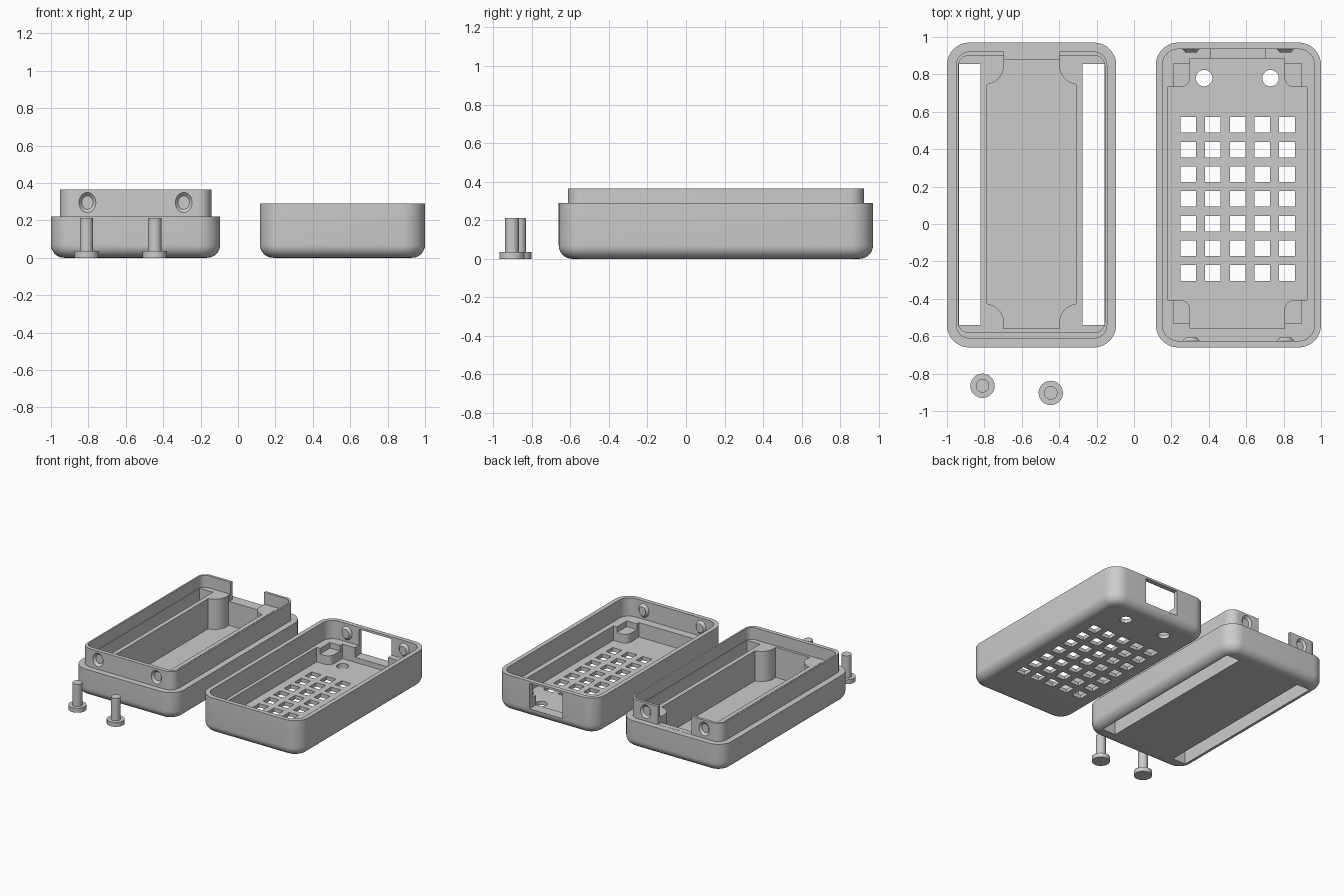
import bpy, bmesh, math
from mathutils import Matrix

if "Cube" in bpy.data.objects:
    bpy.data.objects.remove(bpy.data.objects["Cube"])

Y0, Y1 = -0.66, 0.97          # shared length of both shells


def make(name, bm):
    bmesh.ops.recalc_face_normals(bm, faces=bm.faces)
    me = bpy.data.meshes.new(name)
    bm.to_mesh(me)
    bm.free()
    ob = bpy.data.objects.new(name, me)
    bpy.context.collection.objects.link(ob)
    return ob


def activate(ob):
    bpy.ops.object.select_all(action='DESELECT')
    ob.select_set(True)
    bpy.context.view_layer.objects.active = ob


def smooth(ob):
    activate(ob)
    bpy.ops.object.shade_smooth_by_angle(angle=math.radians(35))


def cut(ob, cutter):
    cutter.hide_render = True
    mod = ob.modifiers.new("cut", 'BOOLEAN')
    mod.operation, mod.solver, mod.object = 'DIFFERENCE', 'EXACT', cutter
    activate(ob)
    bpy.ops.object.modifier_apply(modifier=mod.name)
    bpy.data.objects.remove(cutter)


def mirrored(cx, cy, path):
    """Repeat a corner path, drawn in the +x +y quadrant, in all four quadrants."""
    pts = []
    for sx, sy in ((1, 1), (-1, 1), (-1, -1), (1, -1)):
        seq = path if sx * sy > 0 else path[::-1]
        pts += [(cx + sx * x, cy + sy * y) for x, y in seq]
    return pts


def round_rect(x0, x1, y0, y1, r, n=10):
    hx, hy = (x1 - x0) / 2, (y1 - y0) / 2
    arc = [(hx - r + r * math.cos(a), hy - r + r * math.sin(a))
           for a in (math.pi / 2 * i / n for i in range(n + 1))]
    return mirrored((x0 + x1) / 2, (y0 + y1) / 2, arc)


def loft(name, layers):
    """Stack outlines [(points, z), ...] into a closed solid."""
    bm = bmesh.new()
    rings = [[bm.verts.new((x, y, z)) for x, y in pts] for pts, z in layers]
    n = len(rings[0])
    for a, b in zip(rings, rings[1:]):
        for i in range(n):
            j = (i + 1) % n
            bm.faces.new((a[i], a[j], b[j], b[i]))
    bm.faces.new(rings[0][::-1])
    bm.faces.new(rings[-1])
    return make(name, bm)


def prism(pts, z0, z1):
    return loft("cutter", [(pts, z0), (pts, z1)])


def boxes(bounds):
    bm = bmesh.new()
    for x0, x1, y0, y1, z0, z1 in bounds:
        m = (Matrix.Translation(((x0 + x1) / 2, (y0 + y1) / 2, (z0 + z1) / 2))
             @ Matrix.Diagonal((x1 - x0, y1 - y0, z1 - z0, 1)))
        bmesh.ops.create_cube(bm, size=1, matrix=m)
    return make("cutter", bm)


def snap_cone(name, x, y, z, side, depth, wide, narrow, over=0.01):
    """Oval frustum from wall plane y, running in direction side along y."""
    bm = bmesh.new()
    slope = (wide - narrow) / depth
    bmesh.ops.create_cone(
        bm, cap_ends=True, segments=32, radius1=wide + slope * over, radius2=narrow, depth=depth + over,
        matrix=Matrix.Translation((x, y + side * (depth - over) / 2, z)) @ Matrix.Diagonal((1, 1, 1.2, 1))
        @ Matrix.Rotation(-side * math.pi / 2, 4, 'X'))
    return make(name, bm)


def shell(name, x0, x1, upper):
    """Rounded tray body with a filleted bottom; upper = [(inset, z), ...]."""
    f = 0.07
    prof = [(f - f * math.sin(a), f - f * math.cos(a)) for a in (math.pi / 16 * i for i in range(9))]
    return loft(name, [(round_rect(x0 + d, x1 - d, Y0 + d, Y1 - d, 0.12 - d), z) for d, z in prof + upper])


# Base tray with raised lip
base = shell("base_tray", -1.0, -0.095, [(0, 0.22), (0.048, 0.22), (0.048, 0.365)])
cut(base, prism(round_rect(-0.939, -0.156, -0.58, 0.90, 0.055), 0.27, 0.5))
r = 0.105
post = [(0.2375 + 0.015 - r * math.cos(t), 0.72 - 0.03 - r * math.sin(t))
        for t in (math.radians(81.8 - 98.4 * i / 12) for i in range(13))]
cut(base, prism(mirrored(-0.5475, 0.16, post), 0.03, 0.4))
cut(base, boxes([(-0.936, -0.82, -0.54, 0.855, -0.1, 0.3),
                 (-0.275, -0.159, -0.54, 0.855, -0.1, 0.3)]))
cut(base, boxes([(-0.695, -0.40, 0.85, 1.1, 0.221, 0.5)]))
for x in (-0.805, -0.29):
    cut(base, snap_cone("cutter", x, Y0 + 0.048, 0.295, 1, 0.018, 0.045, 0.03))
    cut(base, snap_cone("cutter", x, Y1 - 0.048, 0.295, -1, 0.016, 0.045, 0.03))
smooth(base)

# Lid with grille
lid = shell("lid", 0.117, 1.0, [(0, 0.29)])
cut(lid, prism(round_rect(0.152, 0.965, Y0 + 0.035, Y1 - 0.035, 0.085), 0.145, 0.5))
corner = [(0.3725, 0.57)]
corner += [(0.3025 - 0.05 * math.sin(t), 0.62 - 0.05 * math.cos(t))
           for t in (math.pi / 16 * i for i in range(9))]
corner += [(0.2525, 0.7225)]
cut(lid, prism(mirrored(0.5525, 0.1625, corner), 0.03, 0.2))
cut(lid, boxes([(0.21, 0.895, -0.532, 0.857, 0.10, 0.2)]))
cut(lid, boxes([(0.41, 0.70, 0.86, 1.1, 0.07, 0.273)]))
h = 0.0415
cut(lid, boxes([(x - h, x + h, y - h, y + h, -0.1, 0.1)
                for x in (0.29 + 0.132 * i for i in range(5))
                for y in (-0.262 + 0.132 * j for j in range(7))]))
for x in (0.375, 0.73):
    cut(lid, prism(round_rect(x - 0.044, x + 0.044, 0.736, 0.824, 0.0439, 8), -0.1, 0.09))
smooth(lid)

# Snap bumps inside the lid
for x, side_name in ((0.305, "left"), (0.81, "right")):
    smooth(snap_cone("front_snap_" + side_name, x, Y0 + 0.035, 0.215, 1, 0.018, 0.045, 0.03))
    smooth(snap_cone("back_snap_" + side_name, x, Y1 - 0.035, 0.215, -1, 0.018, 0.045, 0.03))

# Push buttons: flanged pins
for i, (x, y) in enumerate(((-0.81, -0.865), (-0.445, -0.903))):
    rings = [[(x + q * math.cos(math.tau * k / 40), y + q * math.sin(math.tau * k / 40)) for k in range(40)]
             for q in (0.065, 0.036)]
    smooth(loft("button_%d" % (i + 1), [(rings[0], 0), (rings[0], 0.035), (rings[1], 0.035), (rings[1], 0.212)]))
